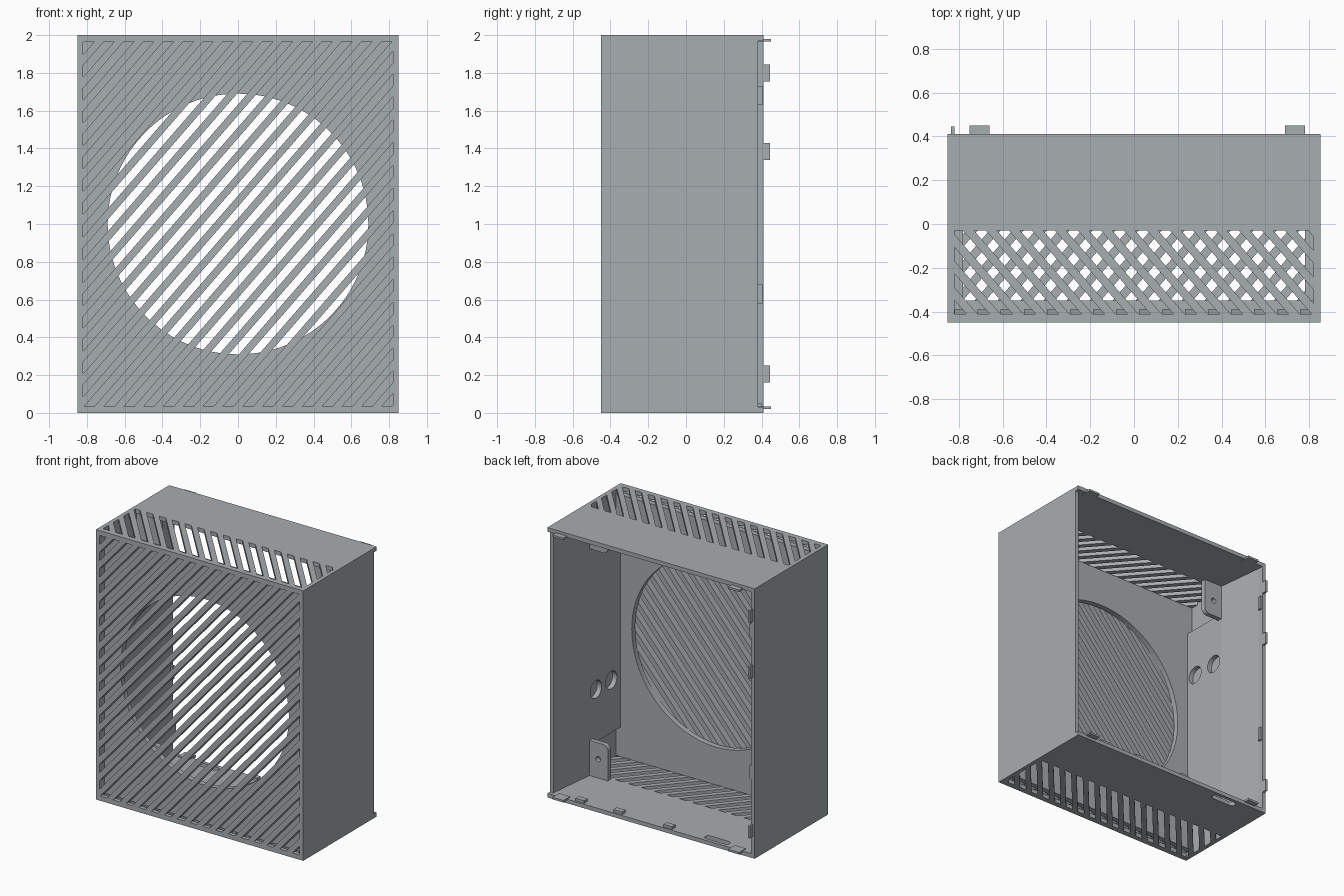
import bpy, bmesh, math
from mathutils import Matrix, Vector

if "Cube" in bpy.data.objects:
    bpy.data.objects.remove(bpy.data.objects["Cube"])

W, T = 0.85, 0.03
ANGLE = math.radians(49)
PITCH, GAP = 0.105 * math.sin(ANGLE), 0.041

# one dark grey plastic for every part
grey = bpy.data.materials.new("grey_plastic")
grey.diffuse_color = (0.39, 0.418, 0.433, 1)
grey.use_nodes = True
grey.node_tree.nodes["Principled BSDF"].inputs["Base Color"].default_value = grey.diffuse_color


def finish(name, bm):
    bmesh.ops.recalc_face_normals(bm, faces=bm.faces)
    me = bpy.data.meshes.new(name)
    bm.to_mesh(me)
    bm.free()
    me.materials.append(grey)
    ob = bpy.data.objects.new(name, me)
    bpy.context.collection.objects.link(ob)
    return ob


def add_box(bm, x0, x1, y0, y1, z0, z1):
    m = Matrix.Translation(((x0 + x1) / 2, (y0 + y1) / 2, (z0 + z1) / 2))
    bmesh.ops.create_cube(bm, size=1, matrix=m @ Matrix.Diagonal((x1 - x0, y1 - y0, z1 - z0, 1)))


def boxes(name, *dims):
    bm = bmesh.new()
    for d in dims:
        add_box(bm, *d)
    return finish(name, bm)


def prism(name, pts, offset):
    """Extrude a flat outline along an offset vector."""
    bm = bmesh.new()
    face = bm.faces.new([bm.verts.new(p) for p in pts])
    ext = bmesh.ops.extrude_face_region(bm, geom=[face])
    moved = [g for g in ext['geom'] if isinstance(g, bmesh.types.BMVert)]
    bmesh.ops.translate(bm, vec=offset, verts=moved)
    return finish(name, bm)


def cylinder(name, center, radius, depth, axis, segs=48):
    bm = bmesh.new()
    rot = Matrix.Rotation(math.pi / 2, 4, 'Y' if axis == 'X' else 'X')
    bmesh.ops.create_cone(bm, cap_ends=True, segments=segs, radius1=radius, radius2=radius,
                          depth=depth, matrix=Matrix.Translation(center) @ rot)
    return finish(name, bm)


def cut(ob, cutter):
    cutter.hide_render = True
    mod = ob.modifiers.new("cut", 'BOOLEAN')
    mod.operation, mod.solver, mod.object = 'DIFFERENCE', 'EXACT', cutter
    bpy.context.view_layer.objects.active = ob
    bpy.ops.object.modifier_apply(modifier=mod.name)
    bpy.data.objects.remove(cutter)


def grille(name, outer, inner, lean, matrix, shift=0.0, depth=T):
    """Frame with diagonal slats, built flat in xy then placed by matrix."""
    a0, a1, b0, b1 = outer
    x0, x1, y0, y1 = inner
    bm = bmesh.new()
    center = Vector(((x0 + x1) / 2 + shift, (y0 + y1) / 2, T - depth / 2))
    rot = Matrix.Rotation(lean * ANGLE, 4, 'Z')
    for i in range(-22, 23):
        offset = rot @ Vector((0, i * PITCH, 0))
        m = Matrix.Translation(center + offset) @ rot @ Matrix.Diagonal((5, PITCH - GAP, depth, 1))
        bmesh.ops.create_cube(bm, size=1, matrix=m)
    for co, no in (((x0, 0, 0), (-1, 0, 0)), ((x1, 0, 0), (1, 0, 0)),
                   ((0, y0, 0), (0, -1, 0)), ((0, y1, 0), (0, 1, 0))):
        geom = bm.verts[:] + bm.edges[:] + bm.faces[:]
        res = bmesh.ops.bisect_plane(bm, geom=geom, plane_co=co, plane_no=no, clear_outer=True)
        edges = [e for e in res['geom_cut'] if isinstance(e, bmesh.types.BMEdge)]
        if edges:
            bmesh.ops.edgeloop_fill(bm, edges=edges)
    for d in ((a0, x0, b0, b1), (x1, a1, b0, b1), (x0, x1, b0, y0), (x0, x1, y1, b1)):
        if d[1] - d[0] > 1e-4 and d[3] - d[2] > 1e-4:
            add_box(bm, *d, 0, T)
    bmesh.ops.transform(bm, matrix=matrix, verts=bm.verts)
    return finish(name, bm)


# front grille and backing plate with the round opening
grille("front_grille", (-W, W, 0, 2), (-0.82, 0.82, 0.035, 1.965), 1,
       Matrix.Translation((0, -0.42, 0)) @ Matrix.Rotation(math.pi / 2, 4, 'X'), depth=0.06)
plate = boxes("backing_plate", (-0.82, 0.82, -0.39, -0.35, T, 2 - T))
cut(plate, cylinder("opening_cutter", (0, -0.39, 1), 0.69, 0.3, 'Y', 96))

# top and bottom vents with their solid rear halves
for name, z, lean in (("top", 2 - T, -1), ("bottom", 0, 1)):
    grille(name + "_vent", (-W, W, -0.42, -0.03), (-0.82, 0.82, -0.41, -0.03), lean,
           Matrix.Translation((0, 0, z)), shift=0.04)
    panel = boxes(name + "_panel", (-W, W, -0.03, 0.41, z, z + T))
    if name == "bottom":
        # rounded cable slot near the rear corner
        arc = [(sx * 0.075 + 0.025 * math.cos(a), 0.025 * math.sin(a))
               for sx, start in ((1, -90), (-1, 90))
               for a in [math.radians(start + k * 30) for k in range(7)]]
        cut(panel, prism("slot_cutter", [(x - 0.51, y + 0.36, -0.1) for x, y in arc], (0, 0, 0.2)))

# side walls, tapered inner liners with blind sockets, and screw tabs
for side, s in (("left", -1), ("right", 1)):
    x0, x1 = sorted((s * 0.82, s * W))
    boxes(side + "_wall", (x0, x1, -0.42, 0.41 if s < 0 else 0.38, T, 2 - T))
    front = prism(side + "_front_liner",
                  [(s * x, y, 0.25) for x, y in ((0.82, -0.35), (0.78, -0.35), (0.78, 0.01), (0.82, 0.01))],
                  (0, 0, 1.5))
    prism(side + "_rear_liner", [(s * x, y, T) for x, y in ((0.82, 0.01), (0.78, 0.01), (0.82, 0.37))],
          (0, 0, 2 - 2 * T))
    z, ys = (0.64, (-0.06, -0.24)) if s > 0 else (1.385, (-0.07, -0.27))
    for y in ys:
        cut(front, cylinder("socket_cutter", (s * 0.78, y, z), 0.065, 0.07, 'X'))

    for level, up in (("lower", True), ("upper", False)):
        # tab profile: rectangle with one rounded free corner
        pts = [(0.82, T), (0.63, T)]
        for k in range(7):
            a = math.pi - k * math.pi / 12
            pts.append((0.67 + 0.04 * math.cos(a), 0.25 + 0.04 * math.sin(a)))
        pts.append((0.82, 0.29))
        tab = prism(f"{side}_{level}_screw_tab",
                    [(s * x, -0.02, h if up else 2 - h) for x, h in pts], (0, 0.035, 0))
        cut(tab, cylinder("screw_cutter", (s * 0.71, 0, 0.17 if up else 1.83), 0.02, 0.2, 'Y', 24))

# rear clips on the top, bottom and left rims
boxes("rim_clips", *[(x - 0.045, x + 0.045, 0.37, 0.45, z, z + 0.015)
                     for x in (-0.705, 0.735) for z in (0.02, 1.965)])
boxes("side_clips", *[(-0.835, -0.82, 0.37, 0.445, z - 0.045, z + 0.045)
                      for z in (0.205, 1.385, 1.80)])
boxes("side_stops", *[(-0.825, -0.805, 0.38, 0.405, z - 0.05, z + 0.05) for z in (0.63, 1.68)])
boxes("bottom_stops", *[(x - 0.035, x + 0.035, 0.36, 0.40, T, 0.05) for x in (-0.13, 0.28, 0.59)])
